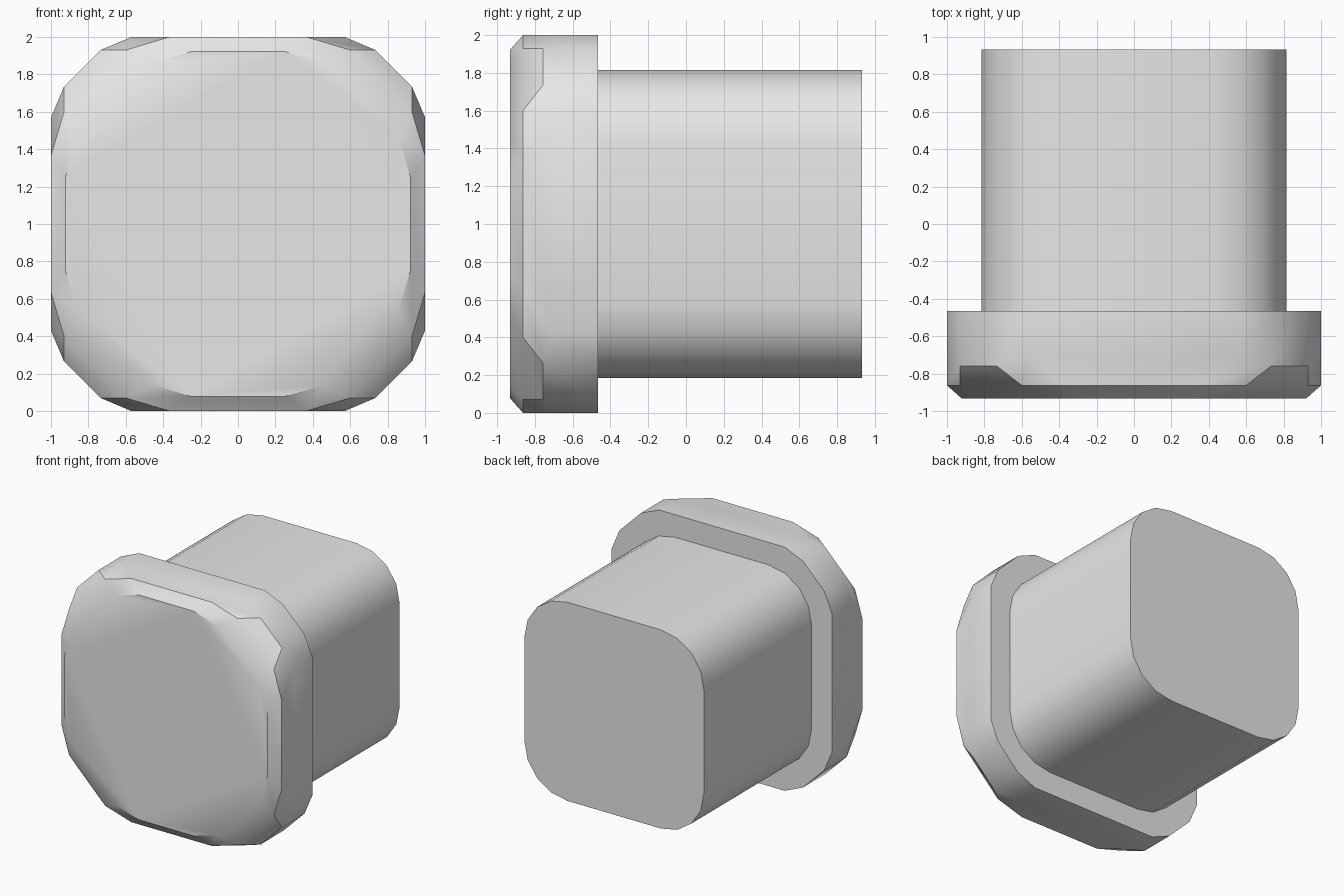
import bpy
import bmesh
from math import sin, cos, pi, radians

cube = bpy.data.objects.get("Cube")
if cube:
    bpy.data.objects.remove(cube, do_unlink=True)

grey = bpy.data.materials.new("plain_grey")
grey.use_nodes = True
grey.diffuse_color = (0.8, 0.8, 0.8, 1)
grey.node_tree.nodes["Principled BSDF"].inputs["Base Color"].default_value = (0.8, 0.8, 0.8, 1)

CENTRE_Z = 1.0


def four_corners(corner):
    """Repeat one corner's (x, z, y) points by quarter turns about the y axis."""
    ring = []
    for _ in range(4):
        ring += corner
        corner = [(-z, x, y) for x, z, y in corner]
    return ring


def mirrored_corner(flat, bend):
    """Corner made of two points and their reflections across the diagonal."""
    half = [flat, bend]
    return half + [(z, x, y) for x, z, y in reversed(half)]


def loft(name, rings):
    """Skin a stack of equal rings and cap both ends."""
    bm = bmesh.new()
    loops = [[bm.verts.new((x, y, z + CENTRE_Z)) for x, z, y in r] for r in rings]
    for lower, upper in zip(loops, loops[1:]):
        n = len(lower)
        for i in range(n):
            j = (i + 1) % n
            bm.faces.new((lower[i], lower[j], upper[j], upper[i]))
    bm.faces.new(loops[0])
    bm.faces.new(loops[-1])
    bmesh.ops.recalc_face_normals(bm, faces=bm.faces)
    mesh = bpy.data.meshes.new(name)
    bm.to_mesh(mesh)
    bm.free()
    obj = bpy.data.objects.new(name, mesh)
    mesh.materials.append(grey)
    bpy.context.collection.objects.link(obj)
    bpy.ops.object.select_all(action='DESELECT')
    obj.select_set(True)
    bpy.context.view_layer.objects.active = obj
    bpy.ops.object.shade_smooth_by_angle(angle=radians(30))
    return obj


# Wide faceted cap: back rim, corner facets, chamfer start, front face
cap_sections = [
    ((1.0, 0.57, -0.465), (0.93, 0.735, -0.465)),
    ((1.0, 0.57, -0.705), (0.93, 0.735, -0.758)),
    ((1.0, 0.365, -0.863), (0.93, 0.6, -0.863)),
    ((0.922, 0.25, -0.932), (0.86, 0.46, -0.932)),
]
loft("cap", [four_corners(mirrored_corner(a, b)) for a, b in cap_sections])

# Rounded square shank running to the back
HALF, RADIUS, STEPS = 0.815, 0.39, 4


def shank_corner(y):
    c = HALF - RADIUS
    angles = [pi / 2 * i / STEPS for i in range(STEPS + 1)]
    return [(c + RADIUS * cos(a), c + RADIUS * sin(a), y) for a in angles]


loft("shank", [four_corners(shank_corner(y)) for y in (-0.465, 0.932)])
